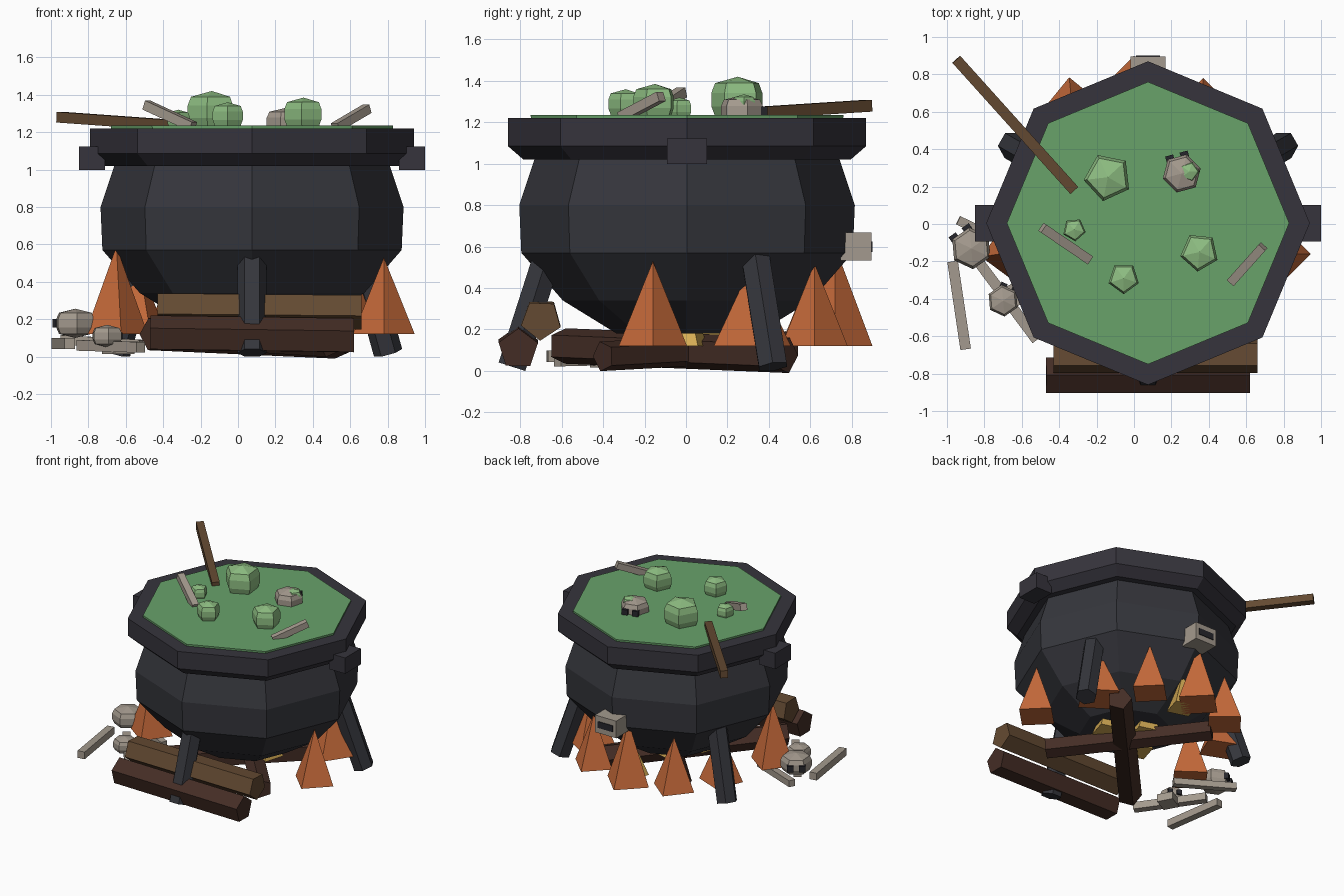
import bpy, bmesh, math
from mathutils import Vector, Matrix

cube = bpy.data.objects.get("Cube")
if cube:
    bpy.data.objects.remove(cube, do_unlink=True)


def material(name, r, g, b):
    lin = [((c / 255 + 0.055) / 1.055) ** 2.4 for c in (r, g, b)] + [1.0]
    m = bpy.data.materials.new(name)
    m.use_nodes = True
    m.diffuse_color = lin
    m.node_tree.nodes["Principled BSDF"].inputs["Base Color"].default_value = lin
    return m


iron = material("dark iron", 53, 54, 60)
rim_iron = material("rim iron", 54, 52, 60)
liquid_green = material("liquid green", 104, 162, 106)
bubble_green = material("bubble green", 142, 190, 130)
flame_orange = material("flame orange", 198, 106, 58)
ember_yellow = material("ember yellow", 216, 174, 86)
bone_grey = material("bone grey", 164, 154, 142)
wood = material("brown wood", 100, 74, 50)
dark_wood = material("dark wood", 68, 45, 37)
black = material("socket black", 38, 38, 44)


def finish(bm, name, mat, matrix=Matrix()):
    bmesh.ops.remove_doubles(bm, verts=bm.verts, dist=1e-5)
    bmesh.ops.recalc_face_normals(bm, faces=bm.faces)
    bm.transform(matrix)
    mesh = bpy.data.meshes.new(name)
    bm.to_mesh(mesh)
    bm.free()
    mesh.materials.append(mat)
    ob = bpy.data.objects.new(name, mesh)
    bpy.context.collection.objects.link(ob)
    return ob


def lathe(name, profile, sides, mat, matrix=Matrix(), turn=0.0, closed=False):
    """Revolve (radius, height) points around z with flat sides."""
    bm = bmesh.new()
    rings = []
    for r, z in profile:
        rings.append([bm.verts.new((r * math.cos(turn + math.tau * i / sides),
                                    r * math.sin(turn + math.tau * i / sides), z))
                      for i in range(sides)])
    pairs = list(zip(rings, rings[1:]))
    if closed:
        pairs.append((rings[-1], rings[0]))
    for a, b in pairs:
        for i in range(sides):
            j = (i + 1) % sides
            bm.faces.new((a[i], a[j], b[j], b[i]))
    if not closed:
        for ring, (r, z) in ((rings[0], profile[0]), (rings[-1], profile[-1])):
            if r > 0:
                bm.faces.new(ring)
    bmesh.ops.dissolve_degenerate(bm, dist=1e-5, edges=bm.edges)
    return finish(bm, name, mat, matrix)


def beam(name, p, q, r, sides, mat, turn=0.0):
    """Straight prism from p to q."""
    p, q = Vector(p), Vector(q)
    d = q - p
    m = Matrix.Translation(p) @ d.to_track_quat('Z', 'Y').to_matrix().to_4x4()
    return lathe(name, [(r, 0), (r, d.length)], sides, mat, m, turn)


def box(name, loc, size, mat, angle=0.0):
    bm = bmesh.new()
    bmesh.ops.create_cube(bm, size=1)
    m = Matrix.Translation(loc) @ Matrix.Rotation(angle, 4, 'Z') @ Matrix.Diagonal((*size, 1))
    return finish(bm, name, mat, m)


def pebble(name, loc, r, h, sides, mat, turn=0.0):
    prof = [(0, -h), (r * .86, -h * .72), (r, -h * .3), (r, h * .3), (r * .86, h * .72), (0, h)]
    return lathe(name, prof, sides, mat, Matrix.Translation(loc), turn)


def skull(name, loc, r, h, face):
    """Faceted skull with two dark sockets looking along the angle face."""
    pebble(name, loc, r, h, 6, bone_grey, face + math.pi / 6)
    out = Vector((math.cos(face), math.sin(face), 0))
    side = Vector((-out.y, out.x, 0))
    for s, label in ((-1, "right"), (1, "left")):
        box(f"{name}_{label}_socket", Vector(loc) + out * r * .9 + side * s * r * .38,
            (r * .3, r * .42, r * .42), black, face)


def pyramid(name, x, y, r, z0, z1, mat, turn):
    lathe(name, [(r, z0), (0, z1)], 4, mat, Matrix.Translation((x, y, 0)), turn)


# Cauldron
cx = 0.075
centre = Matrix.Translation((cx, 0.005, 0))
lathe("cauldron_body", [(.34, .18), (.60, .34), (.80, .57), (.81, .80), (.73, 1.04)],
      8, iron, centre)
lathe("cauldron_rim", [(.70, 1.02), (.79, 1.02), (.865, 1.085), (.865, 1.22),
                       (.75, 1.22), (.70, 1.15)], 8, rim_iron, centre, closed=True)
lathe("liquid", [(.75, 1.16), (.755, 1.235)], 8, liquid_green, centre)
for s, label in ((-1, "right"), (1, "left")):
    box(f"{label}_handle", (cx + s * .855, .005, 1.06), (.14, .195, .125), rim_iron)

# Splayed legs
for i, a in enumerate((-90, 30, 150)):
    d = Vector((math.cos(math.radians(a)), math.sin(math.radians(a)), 0))
    base = Vector((cx, 0, 0))
    beam(f"leg_{i + 1}", base + d * .84 + Vector((0, 0, .02)),
         base + d * .67 + Vector((0, 0, .55)), .078, 6, iron)

# Firewood
beam("front_log", (-.47, -.81, .12), (.62, -.81, .105), .1, 5, dark_wood, .3)
beam("upper_log", (-.43, -.70, .255), (.66, -.70, .245), .1, 5, wood, .9)
beam("crossed_log_a", (.49, -.40, .07), (-.31, .50, .12), .075, 5, dark_wood)
beam("crossed_log_b", (-.46, -.60, .12), (.54, .48, .075), .09, 5, dark_wood)

# Flames: x, y, half diagonal, tip height, turn
flames = [(.78, -.16, .165, .53, 0), (.60, .32, .19, .52, .2), (.37, .62, .16, .52, 0),
          (0, .72, .18, .60, 0), (-.33, .62, .165, .52, .1), (-.53, .32, .16, .50, .4),
          (-.65, -.15, .17, .59, .15)]
for i, (x, y, r, tip, turn) in enumerate(flames):
    pyramid(f"flame_{i + 1}", x, y, r, .12, tip, flame_orange, turn)
for i, (x, y) in enumerate(((.05, .60), (.25, 0), (.02, .15), (-.1, -.08))):
    pyramid(f"ember_{i + 1}", x, y, .12, .12, .40, ember_yellow, .5)

# Lumps floating in the liquid: x, y, radius, top height
lumps = [(-.14, .25, .13, 1.42), (.35, -.15, .105, 1.385),
         (-.055, -.29, .085, 1.36), (-.32, -.03, .063, 1.32)]
for i, (x, y, r, top) in enumerate(lumps):
    h = r * .85
    pebble(f"bubble_{i + 1}", (x, y, top - h), r, h, 5, bubble_green, 2.0 + i * .1)

# Stirring stick and bones in the liquid
q = math.pi / 4
beam("stirring_stick", (-.95, .88, 1.28), (-.32, .18, 1.235), .04, 4, wood, q)
beam("floating_bone_1", (-.49, -.02, 1.345), (-.24, -.19, 1.23), .036, 4, bone_grey, q)
beam("floating_bone_2", (.52, -.31, 1.225), (.69, -.12, 1.325), .034, 4, bone_grey, q)
skull("floating_skull", (.255, .27, 1.255), .105, .075, math.radians(105))
pebble("skull_slime", (.295, .28, 1.29), .055, .045, 5, bubble_green)

# Bone pile on the ground
skull("large_skull", (-.87, -.13, .178), .112, .078, math.radians(125))
skull("small_skull", (-.70, -.41, .11), .085, .06, math.radians(65))
beam("ground_bone_1", (-.97, -.20, .07), (-.90, -.67, .07), .04, 4, bone_grey, q)
beam("ground_bone_2", (-.94, .02, .09), (-.52, -.18, .065), .035, 4, bone_grey, q)
beam("ground_bone_3", (-.84, -.19, .06), (-.52, -.62, .05), .04, 4, bone_grey, q)
box("ground_bone_end", (-.64, -.38, .045), (.13, .12, .06), bone_grey, .5)

# Plaque on the back of the pot
box("back_plaque", (.075, .82, .60), (.185, .15, .135), bone_grey)
box("back_plaque_slot", (.075, .896, .60), (.13, .009, .05), black)
